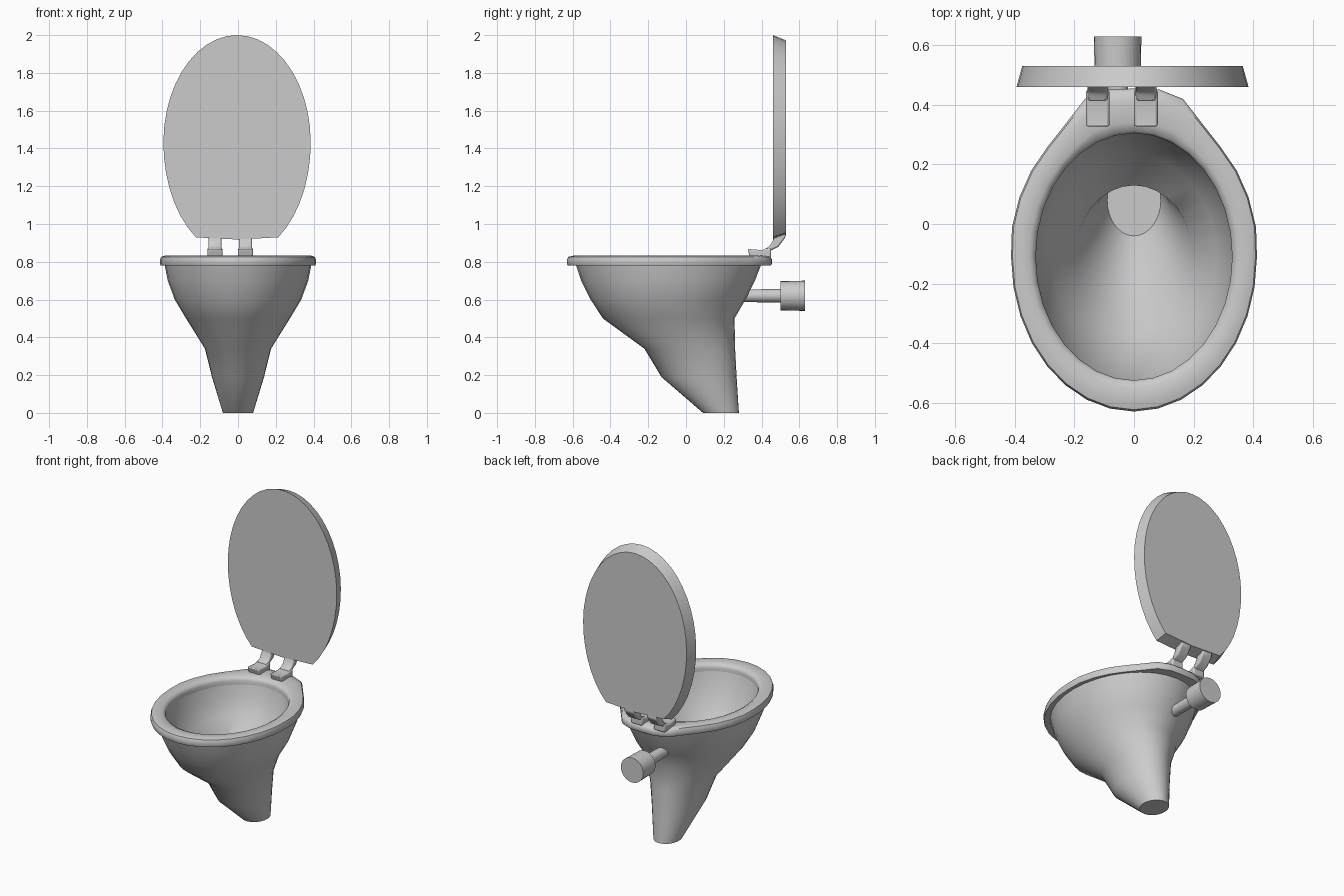
import bpy, bmesh
from math import sin, cos, pi, radians
from mathutils import Vector, Matrix

if "Cube" in bpy.data.objects:
    bpy.data.objects.remove(bpy.data.objects["Cube"])

N = 32


def finish(bm, name, angle=35):
    bmesh.ops.recalc_face_normals(bm, faces=bm.faces[:])
    me = bpy.data.meshes.new(name)
    bm.to_mesh(me)
    bm.free()
    ob = bpy.data.objects.new(name, me)
    bpy.context.collection.objects.link(ob)
    bpy.ops.object.select_all(action='DESELECT')
    ob.select_set(True)
    bpy.context.view_layer.objects.active = ob
    bpy.ops.object.shade_smooth_by_angle(angle=radians(angle))
    return ob


def loft(name, rings, closed=False, angle=35):
    """Skin a list of equal-length point rings; cap the ends or join them."""
    bm = bmesh.new()
    vs = [[bm.verts.new(p) for p in r] for r in rings]
    pairs = list(zip(vs, vs[1:]))
    if closed:
        pairs.append((vs[-1], vs[0]))
    else:
        bm.faces.new(vs[0])
        bm.faces.new(vs[-1])
    for a, b in pairs:
        n = len(a)
        for i in range(n):
            j = (i + 1) % n
            bm.faces.new((a[i], a[j], b[j], b[i]))
    return finish(bm, name, angle)


def oval(z, front, back, hw):
    cy, ry = (front + back) / 2, (back - front) / 2
    return [Vector((hw * cos(2 * pi * i / N), cy + ry * sin(2 * pi * i / N), z))
            for i in range(N)]


# Bowl: outside from foot to rim, then inside down to the drain
outer = [(0, .09, .28, .08), (.19, -.13, .268, .138), (.34, -.22, .26, .175),
         (.5, -.44, .257, .275), (.6, -.505, .315, .335), (.7, -.555, .365, .372),
         (.79, -.585, .40, .39)]
inner = [(.79, -.527, .307, .332), (.7, -.50, .285, .315), (.6, -.45, .235, .275),
         (.48, -.37, .13, .2), (.34, -.17, .17, .13), (.2, -.04, .2, .09)]
loft("bowl", [oval(*s) for s in outer + inner])

# Rim: oval front, narrowing to a flat hinge deck at the back
quarter = [(.413, -.11), (.41, -.01), (.385, .09), (.345, .18), (.29, .26),
           (.235, .33), (.165, .42), (.085, .452), (0, .455)]
rear = quarter + [(-x, y) for x, y in quarter[-2::-1]]
edge = [Vector((x, y, 0)) for x, y in rear] + oval(0, -.63, .41, .413)[N // 2 + 1:]
hole = oval(0, -.525, .305, .33)
section = [(.04, .78), (0, .79), (0, .812), (.06, .826), (.3, .832),
           (.75, .83), (.95, .82), (1, .805), (1, .78)]
loft("rim", [[a.lerp(b, f) + Vector((0, 0, z)) for a, b in zip(edge, hole)]
             for f, z in section], closed=True, angle=50)


# Lid: raised oval panel with a cut bottom edge and tapered sides
def lid_ring(y, k):
    pts = []
    for i in range(37):
        t = radians(-56 + 292 * i / 36)
        b = .57 if sin(t) > 0 else .604
        pts.append(Vector((-.005 + .39 * k * cos(t), y, 1.43 + b * k * sin(t))))
    pts.append(Vector((-.005, y, 1.43 - .512 * k)))
    return pts


loft("lid", [lid_ring(.46, 1), lid_ring(.53, .95)])


# Hinges: pad on the deck and a cranked arm up to the lid
def extrude_x(name, profile, x0, x1):
    ob = loft(name, [[Vector((x, y, z)) for y, z in profile] for x in (x0, x1)])
    mod = ob.modifiers.new("soft_edges", 'BEVEL')
    mod.width = .008
    mod.segments = 2


pad = [(.325, .868), (.34, .82), (.45, .82), (.45, .875), (.40, .862)]
arm = [(.41, .865), (.43, .85), (.49, .88), (.527, .93), (.525, .97),
       (.47, .97), (.465, .92), (.44, .88)]
for side, x in (("left", -.122), ("right", .04)):
    extrude_x(side + "_hinge_pad", pad, x - .04, x + .04)
    extrude_x(side + "_hinge_arm", arm, x - .035, x + .035)


# Water inlet: thin pipe and wide coupling at the back
def pipe(name, r0, r1, y0, y1):
    bm = bmesh.new()
    m = Matrix.Translation((-.055, (y0 + y1) / 2, .62)) @ Matrix.Rotation(-pi / 2, 4, 'X')
    bmesh.ops.create_cone(bm, cap_ends=True, segments=24, radius1=r0, radius2=r1,
                          depth=y1 - y0, matrix=m)
    finish(bm, name)


pipe("inlet_pipe", .033, .036, .28, .51)
pipe("inlet_coupling", .077, .08, .50, .63)
